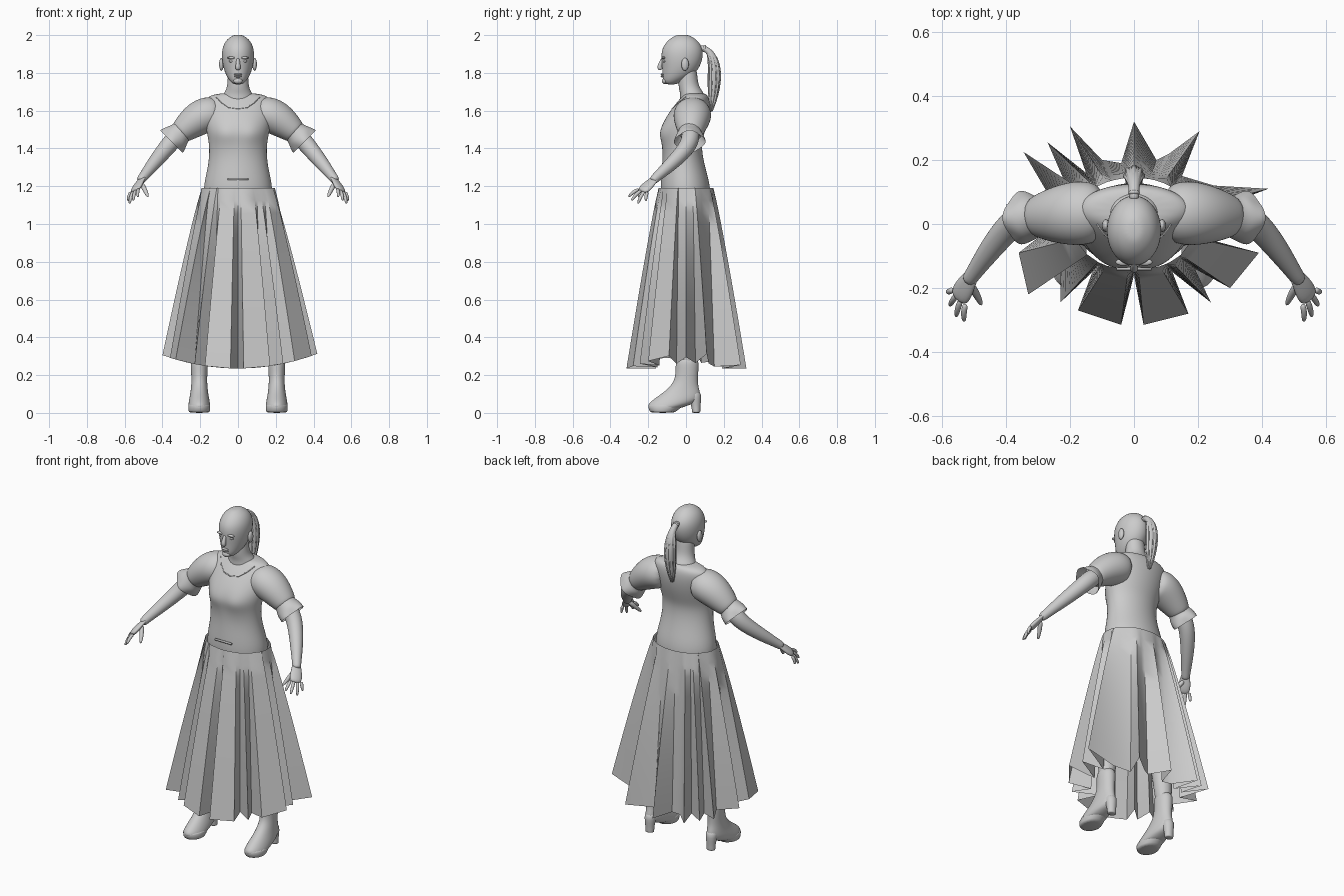
import bpy, bmesh, math
from mathutils import Vector

cube = bpy.data.objects.get("Cube")
if cube:
    bpy.data.objects.remove(cube, do_unlink=True)

GREY = (0.6, 0.6, 0.6, 1)
mat = bpy.data.materials.new("plain grey")
mat.use_nodes = True
mat.diffuse_color = GREY
mat.node_tree.nodes["Principled BSDF"].inputs["Base Color"].default_value = GREY


def finish(name, bm, mirror=False, subdiv=0):
    """Turn a bmesh into a smooth object with optional modifiers."""
    bmesh.ops.recalc_face_normals(bm, faces=bm.faces)
    mesh = bpy.data.meshes.new(name)
    bm.to_mesh(mesh)
    bm.free()
    mesh.materials.append(mat)
    for poly in mesh.polygons:
        poly.use_smooth = True
    obj = bpy.data.objects.new(name, mesh)
    bpy.context.collection.objects.link(obj)
    if mirror:
        obj.modifiers.new("mirror", 'MIRROR').use_clip = False
    if subdiv:
        mod = obj.modifiers.new("smooth", 'SUBSURF')
        mod.levels = mod.render_levels = subdiv
    return obj


def bridge(bm, rings, caps=True):
    """Join rings of vertices into a closed skin."""
    rows = [[bm.verts.new(p) for p in ring] for ring in rings]
    n = len(rows[0])
    for a, b in zip(rows, rows[1:]):
        for i in range(n):
            j = (i + 1) % n
            bm.faces.new((a[i], a[j], b[j], b[i]))
    if caps:
        bm.faces.new(rows[0])
        bm.faces.new(rows[-1])


def ellipse(centre, u, v, n=16):
    turns = [2 * math.pi * i / n for i in range(n)]
    return [centre + u * math.cos(t) + v * math.sin(t) for t in turns]


def slices(name, rows, x=0, shape=None, **options):
    """Skin over level slices: height, half width, front y, back y."""
    bm = bmesh.new()
    rings = []
    for z, half, front, back in rows:
        centre = Vector((x, (front + back) / 2, z))
        rings.append(ellipse(centre, Vector((half, 0, 0)), Vector((0, (back - front) / 2, 0))))
    bridge(bm, rings)
    if shape:
        for vert in bm.verts:
            shape(vert.co)
    return finish(name, bm, **options)


def tube(name, path, radii, side=(0, 1, 0), flat=1, n=12, caps=True, ruffle=0, **options):
    """Skin along a path; flat thins it across the side direction."""
    pts = [Vector(p) for p in path]
    bm = bmesh.new()
    rings = []
    for i, (p, r) in enumerate(zip(pts, radii)):
        along = (pts[min(i + 1, len(pts) - 1)] - pts[max(i - 1, 0)]).normalized()
        v = along.cross(Vector(side)).normalized()
        u = v.cross(along)
        ring = ellipse(p, u * r, v * r * flat, n)
        if ruffle and i >= len(pts) - 2:
            ring = [q + (q - p) * ruffle * math.cos(k * math.pi / 2) for k, q in enumerate(ring)]
        rings.append(ring)
    bridge(bm, rings, caps)
    return finish(name, bm, **options)


def ball(name, centre, size, **options):
    bm = bmesh.new()
    bmesh.ops.create_uvsphere(bm, u_segments=16, v_segments=10, radius=1)
    for vert in bm.verts:
        vert.co = Vector(a * b for a, b in zip(vert.co, size)) + Vector(centre)
    return finish(name, bm, **options)


# Bodice with a softly raised bust
def bust(co):
    if co.y < 0:
        d = (abs(co.x) - 0.075) ** 2 + (co.z - 1.48) ** 2
        co.y -= 0.03 * math.exp(-d / 0.003)


bodice = slices("bodice", [
    (1.08, .18, -.13, .13), (1.19, .19, -.14, .135), (1.28, .167, -.132, .11),
    (1.36, .155, -.125, .09), (1.43, .157, -.125, .085), (1.48, .168, -.132, .1),
    (1.54, .18, -.12, .118), (1.6, .185, -.085, .128), (1.645, .185, -.05, .128),
    (1.677, .165, -.02, .12), (1.695, .09, -.01, .1)], shape=bust, subdiv=2)

# Neckline edge laid on the bodice
half_line = [(.115, 1.672), (.09, 1.645), (.05, 1.617), (0, 1.61)]
line = half_line + [(-x, z) for x, z in reversed(half_line[:-1])]
bpy.context.view_layer.update()
skin = bodice.evaluated_get(bpy.context.evaluated_depsgraph_get())
hits = [skin.ray_cast(Vector((x, -1, z)), Vector((0, 1, 0)))[1] for x, z in line]
tube("neckline", hits, [.003] * len(hits), n=6)
tube("waist_tab", [(-.055, -.139, 1.237), (.055, -.139, 1.237)], [.006, .006], n=6)

# Skirt: sharp folds that deepen from waist to hem
HEM = [(0, -.16), (.03, -.315), (.17, -.28), (.12, -.15), (.24, -.245), (.19, -.14),
       (.3, -.2), (.39, -.09), (.24, -.05), (.37, 0), (.26, .05), (.42, .11), (.25, .12),
       (.15, .15), (.205, .29), (.11, .22), (.07, .2), (0, .32), (-.04, .19), (-.1, .2),
       (-.2, .305), (-.15, .16), (-.27, .255), (-.22, .14), (-.345, .225), (-.26, .08),
       (-.4, .06), (-.27, -.02), (-.36, -.09), (-.33, -.22), (-.23, -.14), (-.23, -.245),
       (-.13, -.15), (-.175, -.27), (-.04, -.315)]
STEPS = 14
rings = []
for s in range(STEPS + 1):
    t = s / STEPS
    ring = []
    for x, y in HEM:
        a = math.atan2(y / .3, x / .4)
        waist = Vector((.195 * math.cos(a), .145 * math.sin(a), 1.19))
        hem = Vector((x, y, .235 + .07 * (x / .4) ** 2))
        p = waist.lerp(hem, t ** .9)
        p.z = waist.z + (hem.z - waist.z) * t
        ring.append(p)
    rings.append(ring)
bm = bmesh.new()
bridge(bm, rings, caps=False)
skirt = finish("skirt", bm)
bpy.ops.object.select_all(action='DESELECT')
skirt.select_set(True)
bpy.context.view_layer.objects.active = skirt
bpy.ops.object.shade_smooth_by_angle(angle=math.radians(45))

# Puffed sleeves, cuffs with a ruffled edge, and forearms
tube("puff_sleeve", [(.09, .035, 1.58), (.15, .035, 1.585), (.2, .032, 1.565),
                     (.25, .028, 1.53), (.295, .024, 1.492), (.315, .02, 1.475)],
     [.085, .105, .103, .09, .072, .06], flat=.95, mirror=True, subdiv=2)
tube("sleeve_ruffle", [(.295, .022, 1.492), (.31, .02, 1.478), (.325, .02, 1.463),
                       (.345, .02, 1.443), (.352, .02, 1.436)],
     [.06, .064, .074, .08, .08], n=16, caps=False, ruffle=.1, mirror=True, subdiv=2)
tube("forearm", [(.28, .025, 1.5), (.34, .025, 1.45), (.385, .0, 1.395), (.45, -.08, 1.315),
                 (.505, -.16, 1.245), (.52, -.18, 1.225)],
     [.05, .05, .046, .038, .025, .025], mirror=True, subdiv=2)

# Hands
across = Vector((.04, .045, -.015)).normalized()
tube("palm", [(.5, -.155, 1.25), (.515, -.175, 1.23), (.533, -.205, 1.2), (.55, -.238, 1.17)],
     [.024, .028, .038, .034], side=across, flat=.45, mirror=True, subdiv=2)
tips = [(.53, -.305, 1.142), (.555, -.29, 1.122), (.575, -.255, 1.105), (.582, -.212, 1.12)]
for i, tip in enumerate(tips):
    root = Vector((.546, -.226, 1.178)) + across * .02 * (i - 1.5)
    end = Vector(tip)
    middle = root.lerp(end, .55) + Vector((.004, -.004, .006))
    tube("finger", [root, middle, end], [.011, .01, .007], n=8, mirror=True, subdiv=2)
tube("thumb", [(.515, -.185, 1.22), (.492, -.218, 1.18), (.475, -.255, 1.14)],
     [.016, .013, .008], n=8, mirror=True, subdiv=2)

# Neck and head
slices("neck", [(1.62, .09, -.04, .11), (1.68, .085, -.03, .105), (1.705, .066, -.036, .085),
                (1.74, .056, -.042, .065), (1.8, .055, -.04, .06), (1.85, .05, -.03, .05)], subdiv=2)
slices("head", [(1.738, .022, -.108, -.05), (1.755, .043, -.122, -.02), (1.785, .064, -.126, .04),
                (1.83, .08, -.128, .075), (1.88, .088, -.134, .092), (1.93, .086, -.13, .092),
                (1.97, .067, -.1, .065), (1.99, .042, -.072, .036), (2.002, .02, -.045, .01)], subdiv=2)
ball("ear", (.088, -.005, 1.845), (.012, .02, .034), mirror=True)

# Face
tube("nose", [(0, -.122, 1.88), (0, -.132, 1.855), (0, -.142, 1.83), (0, -.132, 1.815)],
     [.008, .011, .015, .013], side=(1, 0, 0), n=10, subdiv=2)
ball("brow", (.034, -.119, 1.88), (.024, .011, .007), mirror=True)
ball("eye", (.034, -.113, 1.862), (.014, .009, .007), mirror=True)
for z in (1.792, 1.782):
    ball("lip", (0, -.124, z), (.022, .01, .006))
ball("chin", (0, -.112, 1.757), (.024, .016, .016))

# Ponytail with a tie and loose strands
tail = [Vector(p) for p in [(0, .07, 1.935), (0, .115, 1.925), (0, .145, 1.88), (0, .152, 1.8),
                            (0, .148, 1.72), (0, .14, 1.65), (0, .13, 1.59)]]
tube("ponytail", tail, [.018, .016, .026, .034, .03, .018, .003], side=(1, 0, 0), subdiv=2)
tube("hair_tie", [tail[0].lerp(tail[1], k) for k in (.4, .8)], [.021, .021],
     side=(1, 0, 0), subdiv=1)
for k in range(8):
    a = 2 * math.pi * k / 8
    out = Vector((math.cos(a), math.sin(a), 0))
    spread = (0, .008, .02, .028, .025, .016, .007)
    strand = [p + out * d for p, d in zip(tail, spread)]
    tube("hair_strand", strand[1:], [.007, .01, .011, .01, .008, .002], n=6,
         side=(1, 0, 0), subdiv=1)

# Legs, boots and heels
tube("leg", [(.1, 0, 1.05), (.13, 0, .8), (.17, 0, .55), (.2, .01, .38), (.205, .008, .2)],
     [.085, .078, .06, .056, .045], mirror=True, subdiv=2)
slices("boot", [(.3, .048, -.055, .068), (.24, .046, -.056, .068), (.18, .042, -.058, .064),
                (.14, .044, -.085, .066), (.105, .048, -.125, .078), (.075, .054, -.17, .076),
                (.05, .058, -.2, .045), (.035, .059, -.203, -.0), (.02, .058, -.2, -.04)],
       x=.205, mirror=True, subdiv=2)
slices("sole", [(.045, .058, -.2, .0), (.04, .06, -.204, -.01), (.008, .058, -.196, -.05),
                (0, .054, -.186, -.06)], x=.205, mirror=True, subdiv=1)
slices("heel", [(.12, .034, .005, .078), (.08, .034, .012, .082), (.04, .026, .028, .077),
                (.004, .026, .032, .076), (0, .026, .032, .076)],
       x=.205, mirror=True, subdiv=1)
